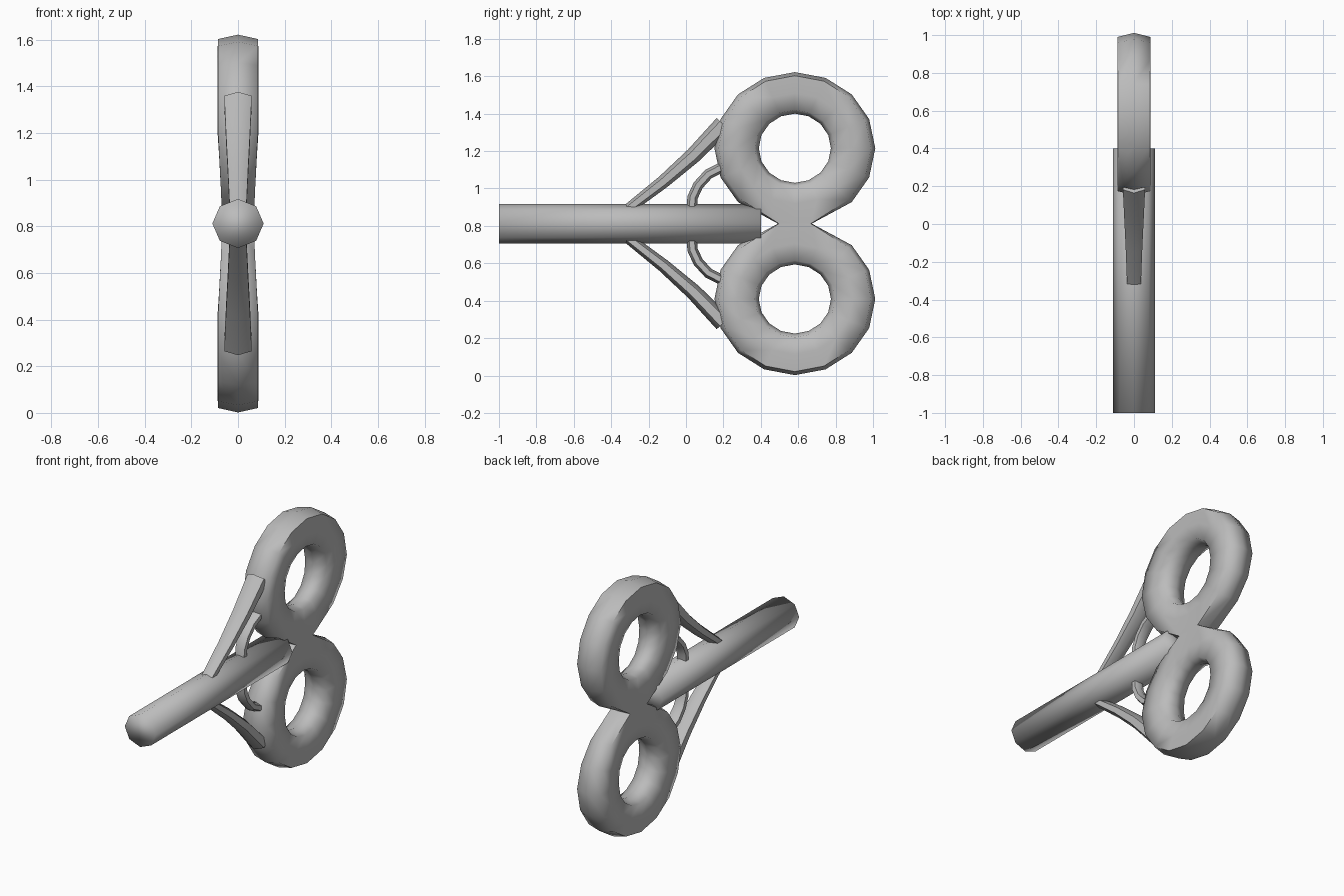
import bpy, bmesh, math
from mathutils import Vector

if "Cube" in bpy.data.objects:
    bpy.data.objects.remove(bpy.data.objects["Cube"], do_unlink=True)

MID = 0.812  # height of the shaft axis

metal = bpy.data.materials.new("grey_metal")
metal.use_nodes = True
grey = (0.5, 0.5, 0.5, 1)
metal.diffuse_color = grey
metal.node_tree.nodes["Principled BSDF"].inputs["Base Color"].default_value = grey


def loft(name, rings, closed=False, mirror=True, angle=None):
    """Skin a list of point rings; mirrored above and below the shaft axis."""
    bm = bmesh.new()
    rows = [[bm.verts.new(p) for p in ring] for ring in rings]
    n = len(rows[0])
    pairs = list(zip(rows, rows[1:]))
    if closed:
        pairs.append((rows[-1], rows[0]))
    else:
        bm.faces.new(rows[0])
        bm.faces.new(rows[-1])
    for a, b in pairs:
        for i in range(n):
            j = (i + 1) % n
            bm.faces.new((a[i], a[j], b[j], b[i]))
    bmesh.ops.remove_doubles(bm, verts=bm.verts, dist=0.0005)
    bmesh.ops.recalc_face_normals(bm, faces=bm.faces)
    mesh = bpy.data.meshes.new(name)
    bm.to_mesh(mesh)
    bm.free()
    mesh.materials.append(metal)
    ob = bpy.data.objects.new(name, mesh)
    ob.location.z = MID
    bpy.context.collection.objects.link(ob)
    bpy.context.view_layer.objects.active = ob
    ob.select_set(True)
    if angle:
        bpy.ops.object.shade_smooth_by_angle(angle=math.radians(angle))
    else:
        bpy.ops.object.shade_smooth()
    ob.select_set(False)
    if mirror:
        mod = ob.modifiers.new("mirror", "MIRROR")
        mod.use_axis = (False, False, True)
    return ob


def strut(name, path, radii):
    """Six-sided tapered bar along a path of (y, z) points."""
    pts = [Vector((0, y, z)) for y, z in path]
    rings = []
    for i, p in enumerate(pts):
        along = (pts[min(i + 1, len(pts) - 1)] - pts[max(i - 1, 0)]).normalized()
        side = along.cross(Vector((1, 0, 0)))
        wide, thick = radii[0].lerp(radii[1], i / (len(pts) - 1))
        rings.append([p + Vector((wide * math.sin(a), 0, 0)) + side * thick * math.cos(a)
                      for a in (k * math.pi / 3 for k in range(6))])
    loft(name, rings, angle=65)


# Shaft
loft("shaft", [[(0.11 * math.sin(k * math.pi / 4), y, 0.105 * math.cos(k * math.pi / 4))
                for k in range(8)] for y in (-1, 0.4)], mirror=False)

# Grip: two oval rings that meet flush at the waist
CY, CZ, SEG = 0.57, 0.403, 16
rings = []
for s in range(SEG):
    a = s * math.tau / SEG
    sy, cz = math.sin(a), math.cos(a)
    half = 0.074 + 0.012 * min(1, 1.6 * cz + 1)
    # section: lateral offset, radius along y, radius along z
    section = [(0, 0.43, 0.407), (half, 0.408, 0.388), (half * 1.03, 0.31, 0.295),
               (half * 0.9, 0.215, 0.205), (0, 0.193, 0.185),
               (-half * 0.9, 0.215, 0.205), (-half * 1.03, 0.31, 0.295), (-half, 0.408, 0.388)]
    ring = []
    for x, ry, rz in section:
        y, z = ry * sy, CZ + rz * cz
        if z < 0.06:  # pull the waist onto the mirror plane
            y, z = y * 0.55, 0
        ring.append((x, CY + 0.012 + y, z))
    rings.append(ring)
loft("grip_rings", rings, closed=True, angle=75)

# Braces between shaft and grip
strut("outer_brace", [(-0.32, 0.07), (-0.12, 0.225), (0.04, 0.365), (0.2, 0.53)],
      (Vector((0.042, 0.028)), Vector((0.068, 0.05))))
strut("inner_brace", [(0.03, 0.07), (0.035, 0.14), (0.065, 0.205), (0.12, 0.265), (0.2, 0.305)],
      (Vector((0.035, 0.028)), Vector((0.045, 0.028))))
